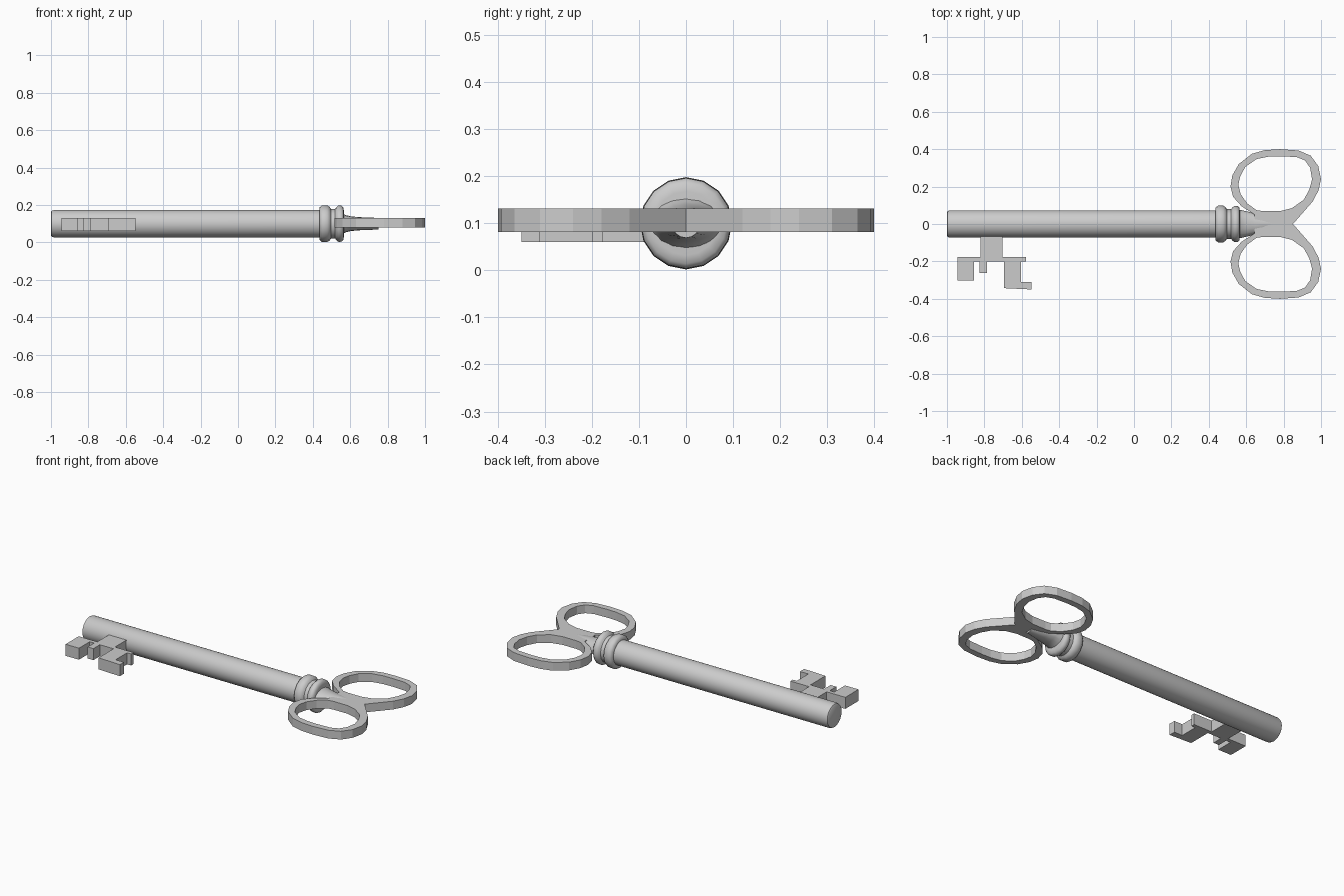
import bpy, bmesh, math

if "Cube" in bpy.data.objects:
    bpy.data.objects.remove(bpy.data.objects["Cube"])

CZ = 0.1  # height of the key's axis


def finish(name, bm, smooth=None):
    bmesh.ops.recalc_face_normals(bm, faces=bm.faces[:])
    me = bpy.data.meshes.new(name)
    bm.to_mesh(me)
    bm.free()
    ob = bpy.data.objects.new(name, me)
    bpy.context.collection.objects.link(ob)
    if smooth:
        bpy.ops.object.select_all(action='DESELECT')
        ob.select_set(True)
        bpy.context.view_layer.objects.active = ob
        bpy.ops.object.shade_smooth_by_angle(angle=math.radians(smooth))
    return ob


def loft(name, sections, sides, smooth):
    """Elliptical sections (x, half width, half height) along the key axis."""
    bm = bmesh.new()
    rings = []
    for x, ry, rz in sections:
        rings.append([bm.verts.new((x, ry * math.cos(a), CZ + rz * math.sin(a)))
                      for a in (math.tau * (i + 0.5) / sides - math.pi / 2
                                if sides % 2 else math.tau * i / sides
                                for i in range(sides))])
    for a, b in zip(rings, rings[1:]):
        for i in range(sides):
            j = (i + 1) % sides
            bm.faces.new((a[i], a[j], b[j], b[i]))
    bm.faces.new(rings[0])
    bm.faces.new(rings[-1])
    return finish(name, bm, smooth)


def extrude_up(bm, height):
    res = bmesh.ops.extrude_face_region(bm, geom=bm.faces[:])
    vs = [v for v in res['geom'] if isinstance(v, bmesh.types.BMVert)]
    bmesh.ops.translate(bm, verts=vs, vec=(0, 0, height))


# Shaft with a slightly rounded tip
loft("shaft", [(x, r, r) for x, r in
               [(-1, 0.062), (-0.996, 0.069), (-0.985, 0.073), (0.46, 0.073)]], 32, 40)

# Double-ringed collar
loft("collar", [(x, r, r) for x, r in
                [(0.435, 0.07), (0.437, 0.088), (0.449, 0.098), (0.477, 0.098),
                 (0.49, 0.09), (0.497, 0.079), (0.519, 0.079), (0.526, 0.088),
                 (0.537, 0.097), (0.554, 0.096), (0.564, 0.086), (0.566, 0.068)]], 16, 50)

# Flattened stem blending the collar into the bow
loft("stem", [(0.55, 0.076, 0.062), (0.575, 0.074, 0.046), (0.605, 0.067, 0.039),
              (0.65, 0.056, 0.035), (0.75, 0.03, 0.031)], 16, 40)

# Bow: one loop as outer/inner pairs, mirrored across y = 0
outer = [(0.85, 0), (0.955, 0.12), (0.987, 0.18), (1.0, 0.24), (0.985, 0.31),
         (0.945, 0.365), (0.88, 0.393), (0.78, 0.4), (0.70, 0.395), (0.63, 0.375),
         (0.56, 0.32), (0.526, 0.26), (0.516, 0.2), (0.53, 0.145), (0.575, 0.095),
         (0.645, 0.05), (0.645, 0), (0.75, 0)]
inner = [(0.845, 0.085), (0.908, 0.13), (0.938, 0.185), (0.952, 0.24), (0.942, 0.3),
         (0.915, 0.34), (0.87, 0.358), (0.78, 0.362), (0.72, 0.36), (0.655, 0.347),
         (0.595, 0.305), (0.568, 0.255), (0.558, 0.21), (0.57, 0.16), (0.605, 0.11),
         (0.655, 0.074), (0.69, 0.069), (0.78, 0.069)]
bm = bmesh.new()
n = len(outer)
for s in (1, -1):
    o = [bm.verts.new((x, s * y, 0.081)) for x, y in outer]
    k = [bm.verts.new((x, s * y, 0.081)) for x, y in inner]
    for i in range(n):
        j = (i + 1) % n
        f = (o[i], o[j], k[j], k[i])
        bm.faces.new(f if s > 0 else f[::-1])
bmesh.ops.remove_doubles(bm, verts=bm.verts[:], dist=1e-4)
extrude_up(bm, 0.05)
finish("bow", bm)

# Bit: stepped flat tooth plate, its root sunk into the shaft
teeth = [(-0.82, -0.03), (-0.82, -0.177), (-0.945, -0.177), (-0.945, -0.303),
         (-0.855, -0.303), (-0.855, -0.2), (-0.825, -0.2), (-0.825, -0.262),
         (-0.787, -0.262), (-0.787, -0.2), (-0.695, -0.2), (-0.695, -0.343),
         (-0.548, -0.35), (-0.548, -0.31), (-0.604, -0.31), (-0.604, -0.2),
         (-0.577, -0.2), (-0.577, -0.177), (-0.702, -0.177), (-0.702, -0.03)]
bm = bmesh.new()
bm.faces.new([bm.verts.new((x, y, 0.06)) for x, y in teeth])
extrude_up(bm, 0.07)
finish("bit", bm)
